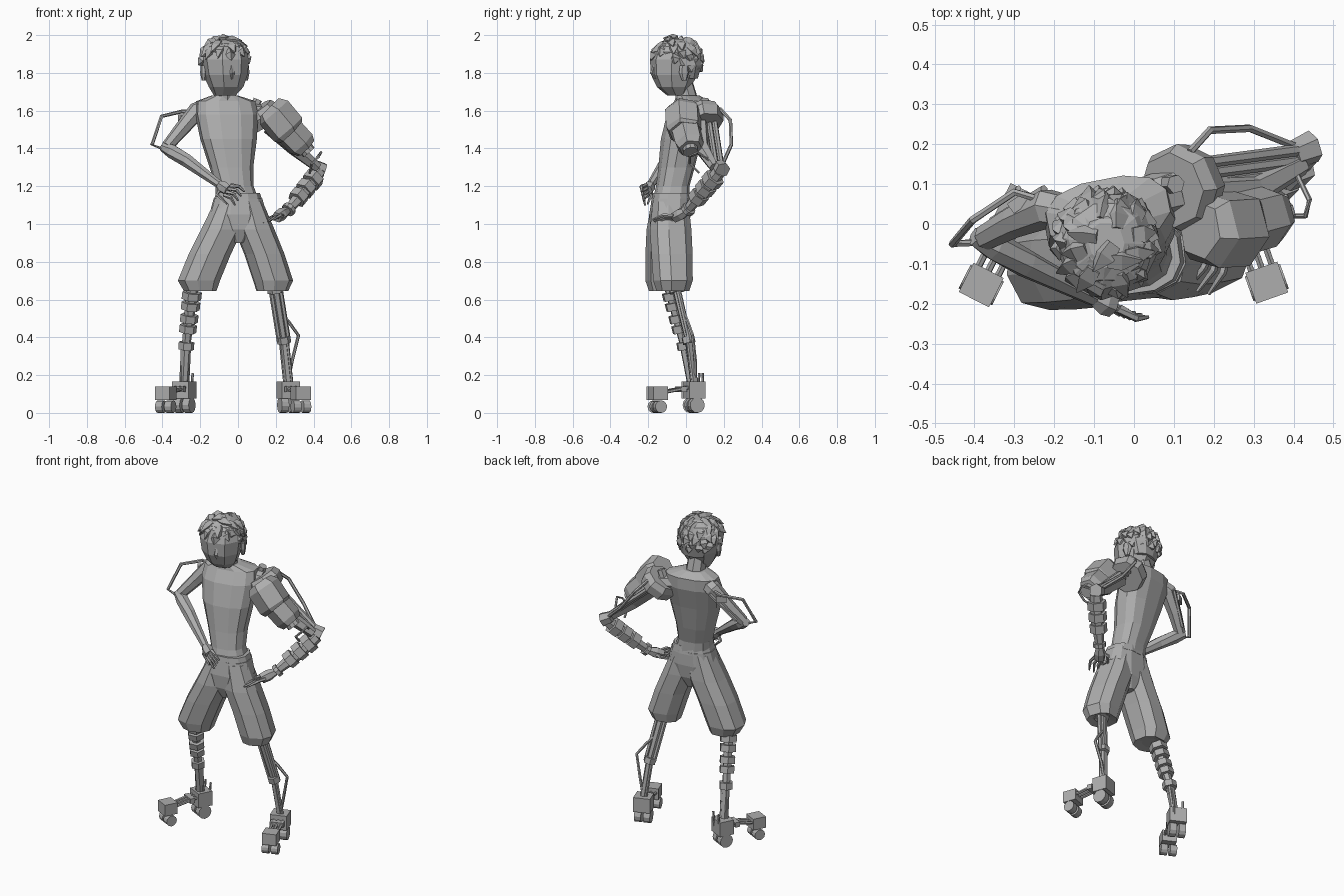
import bpy, bmesh, math, random
from mathutils import Vector, Matrix

random.seed(4)
start = bpy.data.objects.get("Cube")
if start:
    bpy.data.objects.remove(start, do_unlink=True)

grey = bpy.data.materials.new("plain grey")
grey.use_nodes = True
shade = (.42, .42, .42, 1)
grey.diffuse_color = shade
grey.node_tree.nodes["Principled BSDF"].inputs["Base Color"].default_value = shade


def add_object(name, bm):
    bmesh.ops.recalc_face_normals(bm, faces=bm.faces)
    mesh = bpy.data.meshes.new(name)
    bm.to_mesh(mesh)
    bm.free()
    mesh.materials.append(grey)
    obj = bpy.data.objects.new(name, mesh)
    bpy.context.collection.objects.link(obj)
    return obj


def skin(name, rings):
    """Join equal rings of points into a closed flat-faced shell."""
    bm = bmesh.new()
    loops = [[bm.verts.new(p) for p in ring] for ring in rings]
    count = len(loops[0])
    for low, high in zip(loops, loops[1:]):
        for i in range(count):
            j = (i + 1) % count
            bm.faces.new((low[i], low[j], high[j], high[i]))
    bm.faces.new(loops[0])
    bm.faces.new(loops[-1])
    return add_object(name, bm)


def body(name, rows, sides=10, yaw=0.0, power=0.8):
    """Stack of level rounded sections: x, y, z, half width, half depth."""
    turn = Matrix.Rotation(math.radians(yaw), 3, 'Z')
    rings = []
    for x, y, z, wide, deep in rows:
        ring = []
        for i in range(sides):
            a = math.tau * (i + .5) / sides
            c, s = math.cos(a), math.sin(a)
            flat = Vector((math.copysign(abs(c) ** power, c) * wide,
                           math.copysign(abs(s) ** power, s) * deep, 0))
            ring.append(Vector((x, y, z)) + turn @ flat)
        rings.append(ring)
    return skin(name, rings)


def limb(name, path, radii, sides=6):
    """Faceted tube along a path, one radius or one for each point."""
    path = [Vector(p) for p in path]
    if not isinstance(radii, (list, tuple)):
        radii = [radii] * len(path)
    rings = []
    for i, p in enumerate(path):
        along = (path[min(i + 1, len(path) - 1)] - path[max(i - 1, 0)]).normalized()
        u = along.cross(Vector((-.6, .7, .35))).normalized()
        v = along.cross(u)
        rings.append([p + radii[i] * (u * math.cos(a) + v * math.sin(a))
                      for a in (math.tau * (k + .5) / sides for k in range(sides))])
    return skin(name, rings)


def block(name, centre, size, yaw=0.0):
    bm = bmesh.new()
    place = Matrix.Translation(centre) @ Matrix.Rotation(yaw, 4, 'Z') @ Matrix.Diagonal((*size, 1))
    bmesh.ops.create_cube(bm, size=1, matrix=place)
    return add_object(name, bm)


def collars(name, a, b, spots, radius, length, sides=6):
    """Short armour rings at fractions along the line a to b."""
    a, b = Vector(a), Vector(b)
    half = (b - a).normalized() * length / 2
    for i, t in enumerate(spots):
        mid = a.lerp(b, t)
        limb(f"{name}_{i}", [mid - half, mid + half], radius * (1 - .2 * t), sides)


def rods(name, a, b, gap, radius, count=3):
    """Parallel thin rods between two points."""
    for i in range(count):
        shift = Vector(gap) * (i - (count - 1) / 2)
        limb(f"{name}_{i}", [Vector(a) + shift, Vector(b) + shift], radius)


def hand(name, wrist, palm, tips, spread, curl):
    wrist, palm, tips = Vector(wrist), Vector(palm), Vector(tips)
    limb(name + "_palm", [wrist, wrist.lerp(palm, .5), palm], [.022, .034, .03])
    for i in range(4):
        shift = Vector(spread) * (i - 1.5)
        knuckle = palm + shift
        mid = (knuckle + tips + shift * 1.4) / 2 + Vector(curl)
        limb(f"{name}_finger_{i}", [knuckle, mid, tips + shift * 1.4], [.011, .01, .005], 5)
    thumb = wrist.lerp(palm, .4)
    limb(name + "_thumb", [thumb, thumb + Vector(spread) * -2.5,
                           tips.lerp(palm, .5) + Vector(spread) * -3], [.013, .011, .005], 5)


# Torso, neck and waistband
body("shirt", [(-.005, -.078, 1.13, .112, .095), (-.018, -.07, 1.2, .1, .086),
               (-.035, -.05, 1.3, .115, .093), (-.05, -.025, 1.45, .15, .103),
               (-.06, .01, 1.58, .168, .105), (-.065, .03, 1.65, .158, .085),
               (-.07, .01, 1.68, .07, .06)], 12, 11)
limb("neck", [(-.07, .01, 1.64), (-.07, -.025, 1.78)], [.06, .052], 8)
body("waistband", [(0, -.08, 1.12, .13, .102), (0, -.08, 1.165, .116, .095)], 12, 8)

# Baggy shorts
body("shorts_seat", [(0, -.088, .9, .025, .07), (0, -.088, .97, .11, .1),
                     (0, -.085, 1.05, .152, .108), (0, -.08, 1.135, .13, .1)], 12, 6)
body("right_shorts_leg", [(-.045, -.085, 1.12, .08, .095), (-.088, -.095, .97, .11, .112),
                          (-.152, -.1, .84, .112, .113), (-.209, -.105, .7, .112, .108),
                          (-.202, -.105, .645, .086, .09), (-.21, -.1, .652, .05, .05)], 9, 12)
body("left_shorts_leg", [(.045, -.082, 1.12, .08, .093), (.085, -.082, .97, .104, .108),
                         (.138, -.075, .84, .104, .107), (.184, -.07, .7, .104, .102),
                         (.18, -.07, .645, .082, .085), (.19, -.065, .652, .05, .05)], 9, 20)

# Head with face, nose and ears
body("head", [(-.07, -.052, 1.68, .058, .045), (-.063, -.064, 1.725, .09, .088),
              (-.067, -.062, 1.79, .115, .122), (-.07, -.058, 1.87, .126, .132),
              (-.07, -.05, 1.94, .105, .114), (-.07, -.045, 1.975, .055, .065)], 8, 18, .9)
limb("nose", [(-.035, -.165, 1.85), (-.03, -.178, 1.8), (-.032, -.16, 1.77)],
     [.006, .013, .008], 4)
for side, x, y in (("right", -.182, -.065), ("left", .042, -.01)):
    body(side + "_ear", [(x, y, 1.76, .01, .012), (x, y, 1.8, .016, .028),
                         (x, y, 1.84, .014, .024)], 6, 18)

# Hair cap and long overlapping tufts that hug the skull
body("hair_cap", [(-.07, -.005, 1.77, .085, .065), (-.07, -.012, 1.84, .12, .09),
                  (-.07, -.045, 1.91, .12, .122), (-.07, -.045, 1.955, .092, .1),
                  (-.07, -.045, 1.98, .045, .05)], 10, 18, .9)
HEAD = Vector((-.07, -.05, 1.865))
SKULL = Matrix.Diagonal((.12, .126, .125))
TUFTS = 60
for i in range(TUFTS):
    up = 1 - 1.4 * (i + .5) / TUFTS
    a = i * 2.39996
    flat = math.sqrt(1 - up * up)
    out = Vector((math.cos(a) * flat, math.sin(a) * flat, up))
    if up < .45 and out.y < -.1 or up < .1 and out.y < .3:
        continue
    sweep = Vector((out.x + random.uniform(-.5, .5), out.y + random.uniform(-.2, .6), -flat))
    aim = (out + sweep.normalized() * .62).normalized()
    root, crest = HEAD + SKULL @ out * .9, HEAD + SKULL @ (out + aim) * .5
    tip = HEAD + SKULL @ aim * random.uniform(1.08, 1.22)
    tip.z = min(tip.z, 2)
    limb(f"hair_tuft_{i}", [root, crest, tip], [.024, .03, .002], 4)

# Right arm, hand resting on the hip, with outer brace
shoulder, elbow, wrist = (-.215, .04, 1.6), (-.375, -.035, 1.41), (-.1, -.185, 1.21)
limb("right_upper_arm", [(-.17, .03, 1.62), shoulder, (-.3, .005, 1.5), elbow],
     [.045, .05, .04, .032], 7)
limb("right_forearm", [(-.4, -.03, 1.41), (-.35, -.055, 1.385), (-.27, -.1, 1.335), wrist],
     [.025, .038, .036, .022], 7)
hand("right_hand", wrist, (-.055, -.205, 1.18), (.01, -.225, 1.135), (.012, -.004, .017), (.008, -.015, .01))
limb("right_arm_brace", [(-.23, .06, 1.6), (-.3, .08, 1.595), (-.405, .01, 1.57),
                         (-.455, -.05, 1.42), (-.38, -.045, 1.39)], .01)
rods("right_arm_rail", (-.235, .075, 1.585), (-.365, -.005, 1.425), (.02, .025, 0), .011, 2)
block("right_shoulder_bracket", (-.285, .055, 1.56), (.06, .03, .04), .6)

# Left mechanical shoulder: mount, tilted disc and stepped pod
limb("left_shoulder_mount", [(.02, .06, 1.59), (.11, .085, 1.575)], [.055, .06], 8)
limb("left_shoulder_disc", [(.095, .085, 1.605), (.115, .09, 1.575), (.145, .1, 1.53)],
     [.095, .112, .1], 8)
limb("left_shoulder_peg", [(.08, .1, 1.6), (.105, .1, 1.66)], .024)
limb("left_pod_upper", [(.165, -.015, 1.615), (.19, -.015, 1.59), (.265, -.01, 1.5),
                        (.28, -.008, 1.485)], [.075, .1, .1, .085], 6)
limb("left_pod_lower", [(.26, 0, 1.505), (.335, .02, 1.425), (.36, .025, 1.4)],
     [.082, .08, .062], 6)
limb("left_pod_nozzle", [(.34, .02, 1.42), (.375, .025, 1.38)], .04, 10)

# Left upper arm: rails, outer hoop and elbow
rods("left_arm_rail", (.16, .125, 1.53), (.41, .158, 1.315), (.005, .028, .005), .015)
limb("left_arm_core", [(.17, .07, 1.52), (.3, .085, 1.4), (.42, .15, 1.3)], [.05, .042, .028])
limb("left_arm_hoop", [(.14, .18, 1.61), (.19, .235, 1.55), (.29, .24, 1.42), (.39, .2, 1.33),
                       (.42, .19, 1.3)], .01)
limb("left_elbow_cap", [(.4, .175, 1.31), (.45, .195, 1.285)], [.035, .042], 6)
limb("left_elbow_cable", [(.41, .12, 1.34), (.44, .06, 1.38), (.43, .02, 1.36), (.39, .02, 1.32),
                          (.38, .07, 1.27)], .007)

# Left forearm with armour rings, wrist ring and hand
elbow, wrist = (.43, .175, 1.275), (.26, .005, 1.07)
limb("left_forearm", [elbow, (.35, .09, 1.17), wrist], [.035, .038, .024])
collars("left_forearm_armour", elbow, wrist, (.2, .42, .64), .058, .05)
limb("left_wrist_ring", [(.275, .018, 1.085), (.262, .005, 1.07)], .038, 10)
hand("left_hand", wrist, (.205, -.06, 1.035), (.145, -.165, 1.01), (.02, -.005, .006), (.012, 0, .012))

# Lower legs
knee, shin, ankle = (-.238, -.09, .68), (-.272, -.015, .38), (-.285, .03, .14)
limb("right_shin", [knee, shin, ankle], [.032, .024, .022])
collars("right_shin_armour", knee, shin, (.2, .38, .6, .78), .055, .04)
limb("right_ankle_ring", [(-.272, -.012, .375), (-.275, -.006, .335)], .042)
rods("right_ankle_rod", (-.275, 0, .36), ankle, (.034, .008, 0), .01, 2)
knee, shin, ankle = (.195, -.055, .68), (.243, .015, .38), (.268, .045, .14)
limb("left_shin", [knee, shin, ankle], [.024, .02, .022])
rods("left_shin_rod", knee, shin, (.05, .012, 0), .013, 2)
collars("left_shin_ring", knee, shin, (.08, .98), .046, .036)
rods("left_ankle_rod", shin, ankle, (.034, -.008, 0), .01, 2)
limb("left_shin_hoop", [(.225, -.01, .53), (.27, .01, .48), (.32, .035, .41), (.285, .05, .27),
                        (.265, .05, .17)], .009)


# Wheeled feet: heel block, toe block, linking rods and paired wheels
def skate(side, heel, toe):
    heel, toe = Vector(heel), Vector(toe)
    lift = Vector((0, 0, .02))
    ahead = (toe - heel).to_2d().normalized()
    across = Vector((-ahead.y, ahead.x, 0))
    yaw = math.atan2(across.y, across.x)
    block(side + "_heel_block", heel, (.1, .09, .09), yaw)
    block(side + "_toe_block", toe, (.085, .082, .07), yaw)
    rods(side + "_foot_rod", heel + lift, toe, across * .027, .009)
    block(side + "_foot_bar", heel.lerp(toe, .35) + lift / 2, (.08, .03, .03), yaw)
    for part, hub, radius in (("heel", heel, .041), ("toe", toe, .033)):
        for i in (-1, 1):
            mid = Vector((hub.x, hub.y, radius)) + across * .027 * i
            limb(f"{side}_{part}_wheel_{i}", [mid - across * .02, mid + across * .02], radius, 12)


skate("right", (-.285, .04, .122), (-.383, -.153, .104))
skate("left", (.265, .045, .122), (.333, -.147, .104))
rods("right_heel_post", (-.27, .075, .12), (-.265, .08, .21), (.05, -.02, 0), .007, 2)
